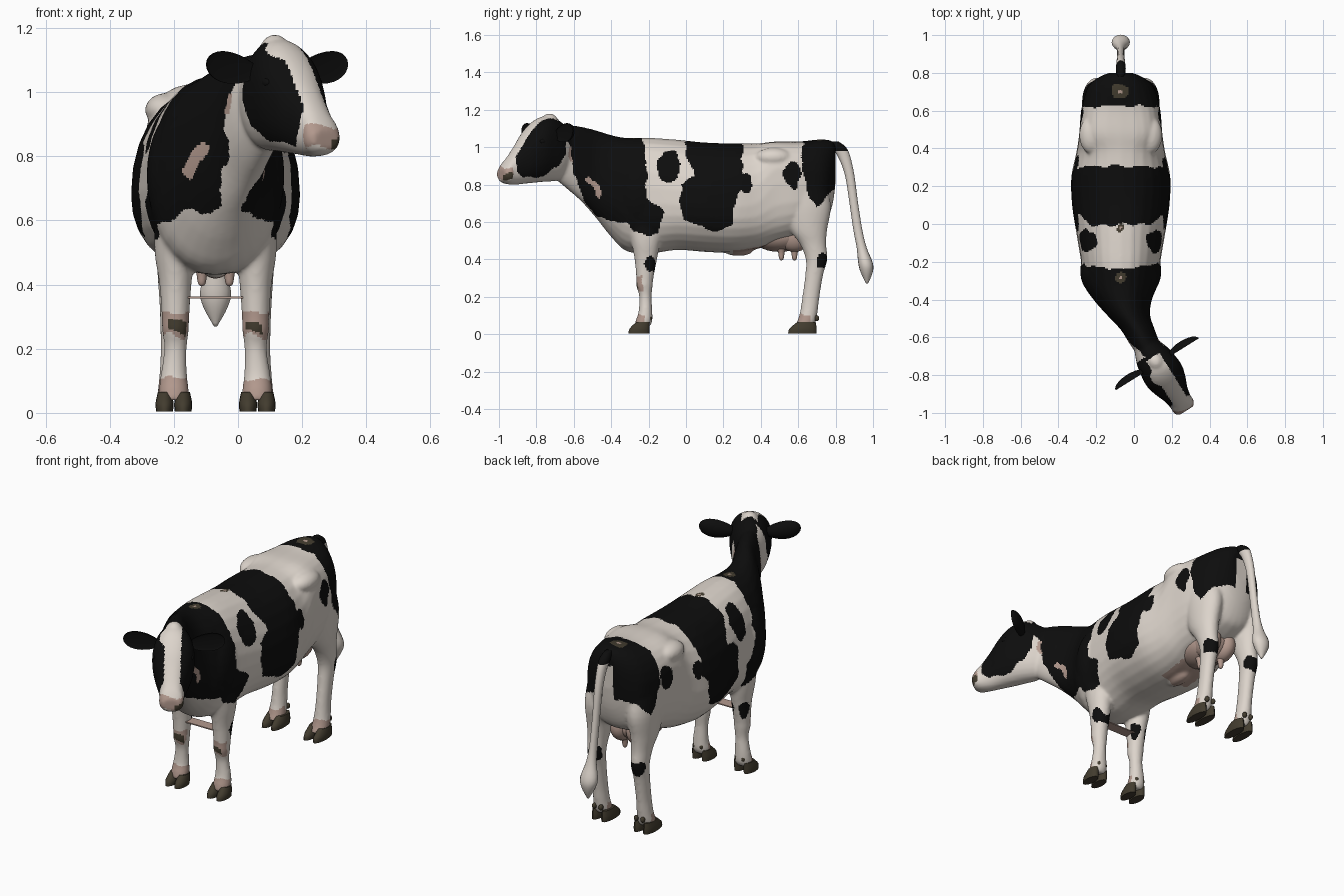
import bpy, bmesh, math
from mathutils import Matrix, Vector, noise

cube = bpy.data.objects.get("Cube")
if cube:
    bpy.data.objects.remove(cube, do_unlink=True)

MID = -0.07          # centre line of the trunk
HEAD = Matrix.Translation((0.115, -0.73, 0)) @ Matrix.Rotation(math.radians(32), 4, 'Z')
HEAD_INV = HEAD.inverted()
SIDES = ((1, "left"), (-1, "right"))


def material(name, rgb):
    mat = bpy.data.materials.new(name)
    mat.use_nodes = True
    mat.diffuse_color = (*rgb, 1)
    mat.node_tree.nodes["Principled BSDF"].inputs["Base Color"].default_value = (*rgb, 1)
    return mat


WHITE, BLACK, PINK, BROWN = range(4)
PALETTE = [material("white coat", (0.72, 0.66, 0.60)), material("black coat", (0.004, 0.004, 0.004)),
           material("pink skin", (0.45, 0.32, 0.27)), material("dark horn", (0.055, 0.045, 0.028))]


def paint(obj, rule, sharp):
    mesh = obj.data
    mesh.materials.clear()
    for mat in PALETTE:
        mesh.materials.append(mat)
    for poly in mesh.polygons:
        poly.material_index = rule(poly.center)
    mesh.shade_smooth()
    mesh.set_sharp_from_angle(angle=math.radians(sharp))


def finish(bm, name, rule, sharp=50):
    """Turn a bmesh into a shaded object; rule gives a colour for each face centre."""
    bmesh.ops.recalc_face_normals(bm, faces=bm.faces)
    mesh = bpy.data.meshes.new(name)
    bm.to_mesh(mesh)
    bm.free()
    obj = bpy.data.objects.new(name, mesh)
    bpy.context.collection.objects.link(obj)
    paint(obj, rule, sharp)
    return obj


def spline(stations, steps):
    last = len(stations) - 1
    for i in range(last):
        quad = [stations[max(0, min(last, i + k))] for k in (-1, 0, 1, 2)]
        for k in range(steps):
            t = k / steps
            yield [b + 0.5 * t * (c - a + t * (2*a - 5*b + 4*c - d + t * (3*(b - c) + d - a)))
                   for a, b, c, d in zip(*quad)]
    yield stations[last]


def loft(bm, stations, ring, steps=4, sides=28, matrix=Matrix()):
    rings = [[bm.verts.new(matrix @ Vector(ring(s, 2 * math.pi * k / sides))) for k in range(sides)]
             for s in spline(stations, steps)]
    for a, b in zip(rings, rings[1:]):
        for k in range(sides):
            j = (k + 1) % sides
            bm.faces.new((a[k], a[j], b[j], b[k]))
    bm.faces.new(rings[0])
    bm.faces.new(rings[-1])


def upright_ring(s, a):
    """Section across the body: y, centre x, top, bottom, half width, widest height, squareness."""
    y, x, top, bottom, half, wide, power = s
    c, n = math.cos(a), math.sin(a)
    u = math.copysign(abs(c) ** (2 / power), c)
    v = math.copysign(abs(n) ** (2 / power), n)
    return x + half * u, y, wide + v * (top - wide if v > 0 else wide - bottom)


def level_ring(side):
    """Horizontal section: z, y, offset from centre line, radius x, radius y."""
    return lambda s, a: (MID + side * s[2] + s[3] * math.cos(a), s[1] + s[4] * math.sin(a), s[0])


def ball(bm, centre, radii, matrix=Matrix()):
    place = matrix @ Matrix.Translation(centre) @ Matrix.Diagonal((*radii, 1))
    return bmesh.ops.create_uvsphere(bm, u_segments=24, v_segments=14, radius=1, matrix=place)["verts"]


# Coat patches in side projection: face, then neck, saddle and rump
FACE = [(.21, .835), (.245, .88), (.24, .95), (.21, 1.02), (.13, 1.1), (.05, 1.14), (-.1, 1.25), (-.1, .99),
        (-.04, .96), (0, .9), (.08, .85)]
PATCHES = [
    [(-.75, 1.2), (-.62, 1), (-.6, .85), (-.57, .76), (-.5, .65), (-.4, .61), (-.29, .58), (-.26, .53),
     (-.15, .53), (-.13, .65), (-.21, .73), (-.22, .98), (-.25, 1.2)],
    [(-.02, 1.2), (0, .95), (.05, .85), (-.03, .8), (-.02, .62), (.1, .55), (.25, .58), (.27, .72),
     (.31, .8), (.3, .96), (.34, 1.2)],
    [(.62, 1.2), (.62, .85), (.66, .73), (.7, .68), (.77, .76), (.9, .8), (.9, 1.2)]]
SPOTS = [(-.09, .9, .06, .09), (.57, .85, .04, .07), (.33, .8, .03, .05),
         (-.19, .37, .025, .05), (.735, .39, .03, .04)]
FLECKS = [[(-.54, .83), (-.51, .85), (-.45, .76), (-.47, .73)], [(-.63, 1), (-.61, 1), (-.6, .92), (-.62, .92)]]


def inside(poly, u, v):
    hit = False
    for (a, b), (c, d) in zip(poly, poly[1:] + poly[:1]):
        if (b > v) != (d > v) and u < a + (v - b) * (c - a) / (d - b):
            hit = not hit
    return hit


def coat(co):
    x, y, z = co
    y += 0.02 * noise.noise(co * 16)
    z += 0.02 * noise.noise(co * 16 + Vector((7, 3, 5)))
    local = HEAD_INV @ co
    t, p = -local.y, local.x
    if t > -0.05 and co.y < -0.6 and z > 0.75:
        if t > 0.265 and 0.83 < z < 0.89:
            return BROWN if p > 0.02 and z < 0.865 else PINK
        blaze = abs(p) < 0.042 and z > 0.93 and t > -0.03
        return BLACK if inside(FACE, t, z) and not blaze else WHITE
    if any(inside(fleck, y, z) for fleck in FLECKS):
        return PINK
    for crest, size in ((-0.28, 0.03), (-0.03, 0.02), (0.7, 0.045)):
        reach = math.hypot(x - MID, y - crest) / size
        if z > 0.98 and reach < 1:
            return PINK if reach < 0.3 else BROWN
    # white throat stripe and channel behind the tail
    if (y < -0.36 and z < 0.76 and abs(x + 0.03) < 0.022) or (y > 0.75 and z < 0.95 and abs(x - MID) < 0.035):
        return WHITE
    if any(inside(patch, y, z) for patch in PATCHES):
        return BLACK
    if any(math.hypot((y - a) / ra, (z - b) / rb) < 1 for a, b, ra, rb in SPOTS):
        return BLACK
    # bare skin on knees, pasterns and belly
    if y < -0.235 and 0.24 < z < 0.31:
        return BROWN if 0.25 < z < 0.285 and abs(abs(x - MID) - 0.12) < 0.027 else PINK
    if z < 0.105 and (y < -0.22 or 0 < y < 0.66) or (0.25 < y < 0.5 and z < 0.47 and abs(x - MID) < 0.09):
        return PINK
    return WHITE


# Trunk and neck
body = bmesh.new()
loft(body, [(.8, MID, 1, .82, .06, .92, 2), (.785, MID, 1.03, .7, .1, .87, 2.1),
            (.75, MID, 1.04, .6, .155, .82, 2.2), (.7, MID, 1.04, .56, .187, .8, 2.4),
            (.6, MID, 1.03, .52, .21, .8, 2.7), (.48, MID, 1.03, .49, .22, .8, 3),
            (.38, MID, 1.02, .455, .235, .7, 2.4), (.25, MID, 1.02, .435, .262, .68, 2.2),
            (.1, MID, 1.025, .44, .258, .68, 2.1), (-.05, MID, 1.04, .45, .235, .69, 2.1),
            (-.2, MID, 1.05, .43, .21, .7, 2.2), (-.32, MID, 1.05, .445, .195, .7, 2.1),
            (-.4, -.06, 1.065, .52, .155, .74, 2), (-.48, -.03, 1.09, .62, .115, .8, 2),
            (-.56, .02, 1.11, .71, .09, .88, 2), (-.64, .06, 1.12, .78, .08, .94, 2),
            (-.7, .09, 1.12, .83, .065, .96, 2)], upright_ring)
ball(body, (MID, .28, .45), (.04, .08, .032))

# Head, in its own turned frame
loft(body, [(.12, 0, 1.1, .85, .06, .97, 2), (.04, 0, 1.15, .82, .092, .98, 2.1),
            (-.03, 0, 1.165, .815, .105, 1, 2.2), (-.09, 0, 1.14, .81, .108, 1, 2.2),
            (-.15, 0, 1.085, .805, .092, .96, 2.2), (-.2, 0, 1.02, .8, .072, .91, 2.2),
            (-.25, 0, .955, .8, .062, .87, 2.3), (-.28, 0, .92, .805, .063, .86, 2.3),
            (-.305, 0, .885, .82, .047, .855, 2.1)], upright_ring, matrix=HEAD)
ball(body, (0, 0, 1.13), (.045, .05, .05), HEAD)

# Legs, shoulders, hip bones
FORELEG = [(.62, -.22, .12, .07, .11), (.5, -.215, .128, .062, .08), (.4, -.215, .125, .05, .06),
           (.3, -.22, .125, .043, .046), (.26, -.222, .125, .042, .044), (.2, -.217, .125, .035, .033),
           (.12, -.217, .13, .041, .037), (.07, -.225, .13, .047, .045), (.04, -.235, .13, .045, .04)]
HINDLEG = [(.8, .63, .115, .085, .125), (.68, .645, .128, .077, .13), (.56, .655, .135, .062, .1),
           (.48, .68, .135, .05, .07), (.4, .698, .135, .044, .058), (.32, .686, .135, .039, .048),
           (.2, .668, .135, .036, .046), (.12, .657, .135, .04, .047), (.07, .645, .135, .045, .05),
           (.04, .63, .135, .045, .05)]
for side, word in SIDES:
    loft(body, FORELEG, level_ring(side))
    loft(body, HINDLEG, level_ring(side))
    ball(body, (MID + side * .12, -.25, .74), (.095, .13, .2))
    ball(body, (MID + side * .155, .47, .945), (.065, .1, .052))

# Fuse everything into one skin, then colour the coat
hide = finish(body, "body", coat)
remesh = hide.modifiers.new("fuse", 'REMESH')
remesh.mode = 'VOXEL'
remesh.voxel_size = 0.008
soften = hide.modifiers.new("soften", 'SMOOTH')
soften.factor = 0.5
soften.iterations = 8
graph = bpy.context.evaluated_depsgraph_get()
skin = bpy.data.meshes.new_from_object(hide.evaluated_get(graph), depsgraph=graph)
hide.modifiers.clear()
hide.data = skin
paint(hide, coat, 80)

# Ears and eyes
for side, word in SIDES:
    ear = bmesh.new()
    for v in ball(ear, (0, 0, 0), (1, 1, 1)):
        x, y, z = v.co
        cupped = .038 * y if y > 0 else -.006 * y
        v.co = HEAD @ Vector((side * (.165 + .095 * x), cupped - .015, 1.075 + .012 * x + .054 * z * (.9 + .2 * x)))
    finish(ear, word + "_ear", lambda co: BLACK, 80)
    eye = bmesh.new()
    ball(eye, (side * .094, -.1, 1.03), (.012, .02, .014), HEAD)
    finish(eye, word + "_eye", lambda co: BLACK)

# Cloven hooves with dew claws
for end, y, length in (("front", -.252, .056), ("hind", .622, .076)):
    for side, word in SIDES:
        hoof = bmesh.new()
        for toe in (-.029, .029):
            loft(hoof, [(.004, y, .13 + toe, .026, length), (.03, y + .004, .13 + toe, .028, length * .95),
                        (.065, y + .022, .13 + toe, .021, length * .65)], level_ring(side), sides=16)
            ball(hoof, (MID + side * (.13 + toe * .7), y + length, .085), (.012, .014, .016))
        finish(hoof, f"{end}_{word}_hoof", lambda co: BROWN)

# Udder and teats
udder = bmesh.new()
ball(udder, (MID, .5, .525), (.115, .15, .085))
for side, word in SIDES:
    ball(udder, (MID + side * .05, .58, .525), (.06, .09, .085))
    for y in (.51, .58):
        loft(udder, [(.48, y, .045, .03, .03), (.44, y, .043, .018, .018), (.405, y, .043, .012, .012),
                     (.395, y, .043, .004, .004)], level_ring(side), sides=12)
finish(udder, "udder", lambda co: PINK, 80)

# Tail with a tufted end
tail = bmesh.new()
loft(tail, [(1.03, .79, 0, .015, .025), (1, .815, 0, .026, .04), (.95, .845, 0, .024, .033),
            (.85, .875, 0, .021, .025), (.7, .897, 0, .019, .023), (.55, .92, 0, .02, .024),
            (.46, .94, 0, .028, .027), (.38, .96, 0, .048, .039), (.33, .966, 0, .038, .032),
            (.27, .968, 0, .005, .005)], level_ring(1), sides=16)
finish(tail, "tail", lambda co: BLACK if co.z > .975 else WHITE, 80)

# Thin skin web between the forelegs
web = bmesh.new()
bmesh.ops.create_cube(web, size=1, matrix=Matrix.Translation((MID, -.215, .36)) @ Matrix.Diagonal((.22, .06, .006, 1)))
finish(web, "foreleg_web", lambda co: PINK)
